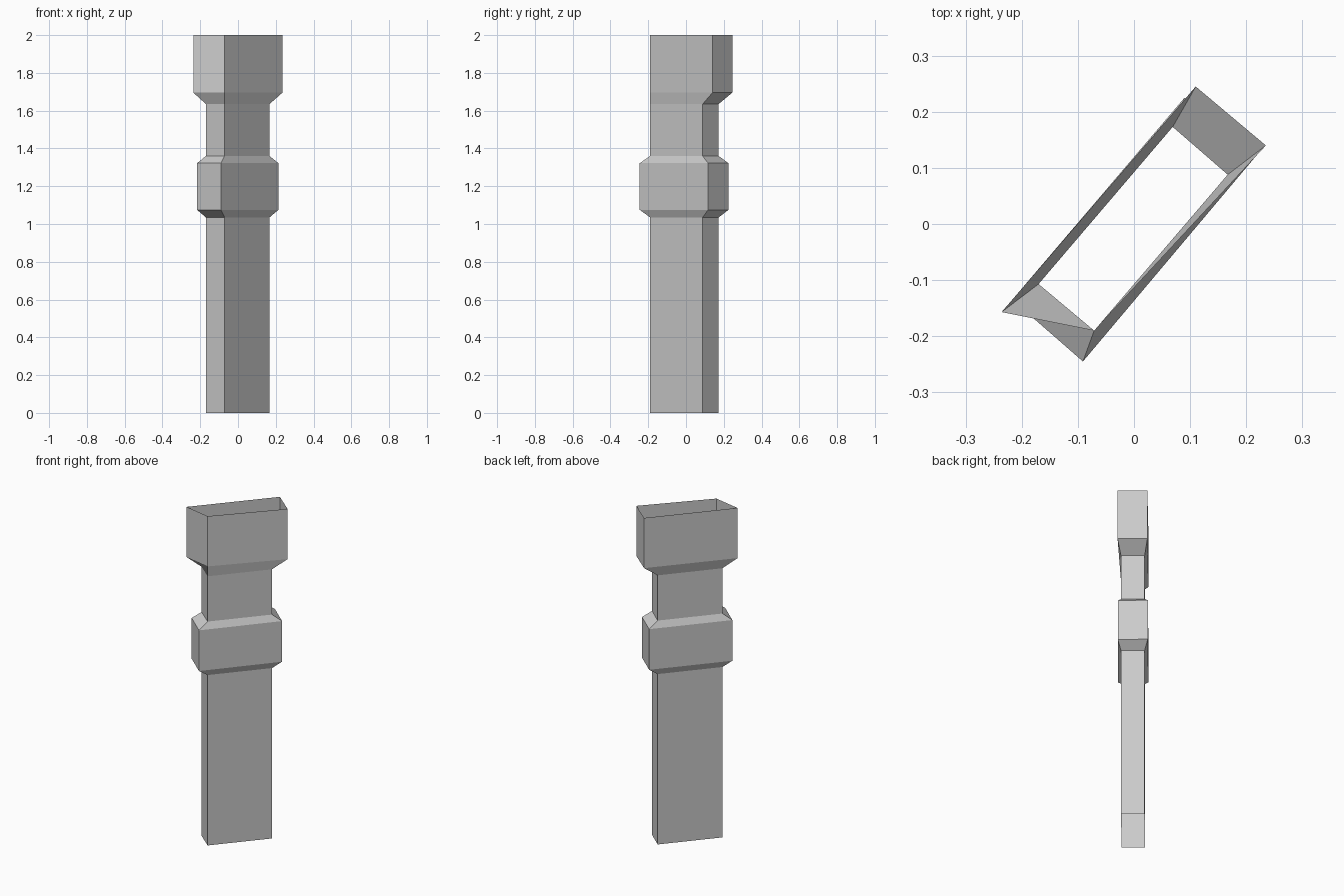
import bpy
import bmesh

if "Cube" in bpy.data.objects:
    bpy.data.objects.remove(bpy.data.objects["Cube"])

# Corner positions (x, y) of the three cross-sections, counter-clockwise
shaft = [(-0.17, -0.107), (-0.071, -0.19), (0.167, 0.088), (0.069, 0.173)]
collar = [(-0.217, -0.135), (-0.091, -0.245), (0.214, 0.117), (0.09, 0.225)]
# The head flares at three corners, the fourth stays in line with the shaft
head = [(-0.236, -0.157), (-0.071, -0.19), (0.235, 0.14), (0.11, 0.245)]

# Cross-section and height of each ring, bottom to top
rings = [
    (shaft, 0.0), (shaft, 1.035),
    (collar, 1.075), (collar, 1.322),
    (shaft, 1.36), (shaft, 1.635),
    (head, 1.695), (head, 2.0),
]


def loft(name, rings):
    """Skin a stack of rings into an open-ended tube."""
    bm = bmesh.new()
    loops = [[bm.verts.new((x, y, z)) for x, y in section] for section, z in rings]
    for low, high in zip(loops, loops[1:]):
        n = len(low)
        for i in range(n):
            j = (i + 1) % n
            bm.faces.new((low[i], low[j], high[j], high[i]))
    mesh = bpy.data.meshes.new(name)
    bm.to_mesh(mesh)
    bm.free()
    obj = bpy.data.objects.new(name, mesh)
    bpy.context.collection.objects.link(obj)
    return obj


# Hollow duct with a collar and a flared head, open at both ends
loft("flared_duct", rings)
